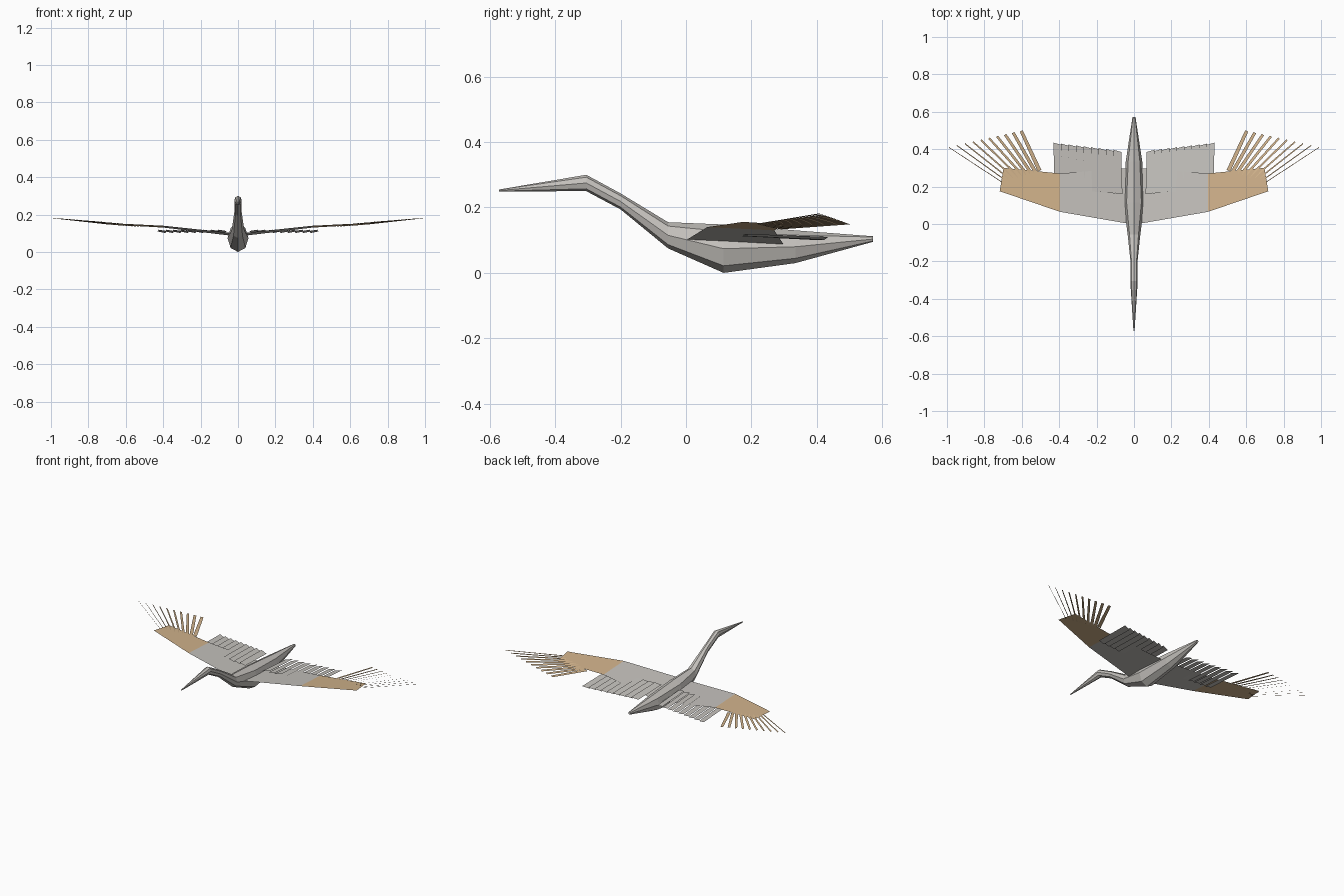
import bpy, math
from mathutils import Vector

cube = bpy.data.objects.get("Cube")
if cube:
    bpy.data.objects.remove(cube)


def material(name, rgb):
    m = bpy.data.materials.new(name)
    m.use_nodes = True
    m.diffuse_color = (*rgb, 1)
    m.node_tree.nodes["Principled BSDF"].inputs["Base Color"].default_value = (*rgb, 1)
    return m


grey = material("pale_grey", (0.56, 0.54, 0.51))
tan = material("tan", (0.64, 0.45, 0.26))


def build(name, verts, faces, mat):
    mesh = bpy.data.meshes.new(name)
    mesh.from_pydata(verts, [], faces)
    mesh.materials.append(mat)
    mesh.update()
    obj = bpy.data.objects.new(name, mesh)
    bpy.context.collection.objects.link(obj)
    return obj


def quads(count):
    return [tuple(range(4 * i, 4 * i + 4)) for i in range(count)]


# Body from beak to tail: y, bottom z, top z, half width
SIDES = 8
sections = [
    (-0.572, 0.249, 0.255, 0.003),
    (-0.305, 0.250, 0.300, 0.020),
    (-0.200, 0.194, 0.243, 0.019),
    (-0.055, 0.075, 0.155, 0.034),
    (0.115, 0.000, 0.148, 0.056),
    (0.335, 0.030, 0.130, 0.044),
    (0.572, 0.095, 0.112, 0.008),
]
verts = []
for y, low, high, half in sections:
    for k in range(SIDES):
        a = math.tau * k / SIDES
        verts.append((half * math.cos(a), y, (low + high) / 2 + (high - low) / 2 * math.sin(a)))
faces = []
for r in range(len(sections) - 1):
    for k in range(SIDES):
        n = (k + 1) % SIDES
        faces.append((r * SIDES + k, r * SIDES + n, (r + 1) * SIDES + n, (r + 1) * SIDES + k))
faces.append(tuple(range(SIDES))[::-1])
faces.append(tuple(range(len(verts) - SIDES, len(verts))))
faces = [f[::-1] for f in faces]
build("body", verts, faces, grey)


def lerp(a, b, t):
    return a + (b - a) * t


for side, sign in (("left", 1), ("right", -1)):
    def mirrored(points):
        return [(sign * x, y, z) for x, y, z in points]

    def wing_part(name, points, mat):
        order = quads(len(points) // 4)
        if sign < 0:
            order = [f[::-1] for f in order]
        build(side + "_" + name, mirrored(points), order, mat)

    # Flat wing panels
    front_joint, back_joint = (0.395, 0.065, 0.140), (0.395, 0.270, 0.130)
    wing_part("inner_wing", [(0.02, 0.0, 0.100), front_joint, back_joint,
                             (0.02, 0.300, 0.085)], grey)
    wing_part("outer_wing", [front_joint, (0.718, 0.175, 0.156),
                             (0.697, 0.300, 0.148), back_joint], tan)

    # Overlapping, slightly twisted trailing feathers
    points = []
    count = 9
    for i in range(count):
        t = i / (count - 1)
        x = lerp(0.068, 0.388, t)
        tip = lerp(0.385, 0.423, t)
        root = lerp(0.160, 0.185, t)
        points += [(x - 0.006, root, 0.112), (x + 0.036, root + 0.005, 0.119),
                   (x + 0.043, tip + 0.012, 0.110), (x, tip, 0.101)]
    wing_part("trailing_feathers", points, grey)

    # Fan of slender wing-tip feathers, rolled further towards the tip
    points = []
    count = 10
    for i in range(count):
        t = i / (count - 1)
        root = Vector((lerp(0.505, 0.70, t), lerp(0.285, 0.220, t), lerp(0.135, 0.149, t)))
        tip = Vector((lerp(0.603, 0.990, t), lerp(0.498, 0.410, t), lerp(0.150, 0.181, t)))
        along = (tip - root).normalized()
        across = along.cross(Vector((0, 0, 1))).normalized()
        roll = math.radians(lerp(10, 40, t))
        across = across * math.cos(roll) + across.cross(along) * math.sin(roll)
        wide = across * lerp(0.011, 0.0025, t)
        points += [root - wide, root + wide, tip + wide * 0.8, tip - wide * 0.8]
    wing_part("tip_feathers", points, tan)
